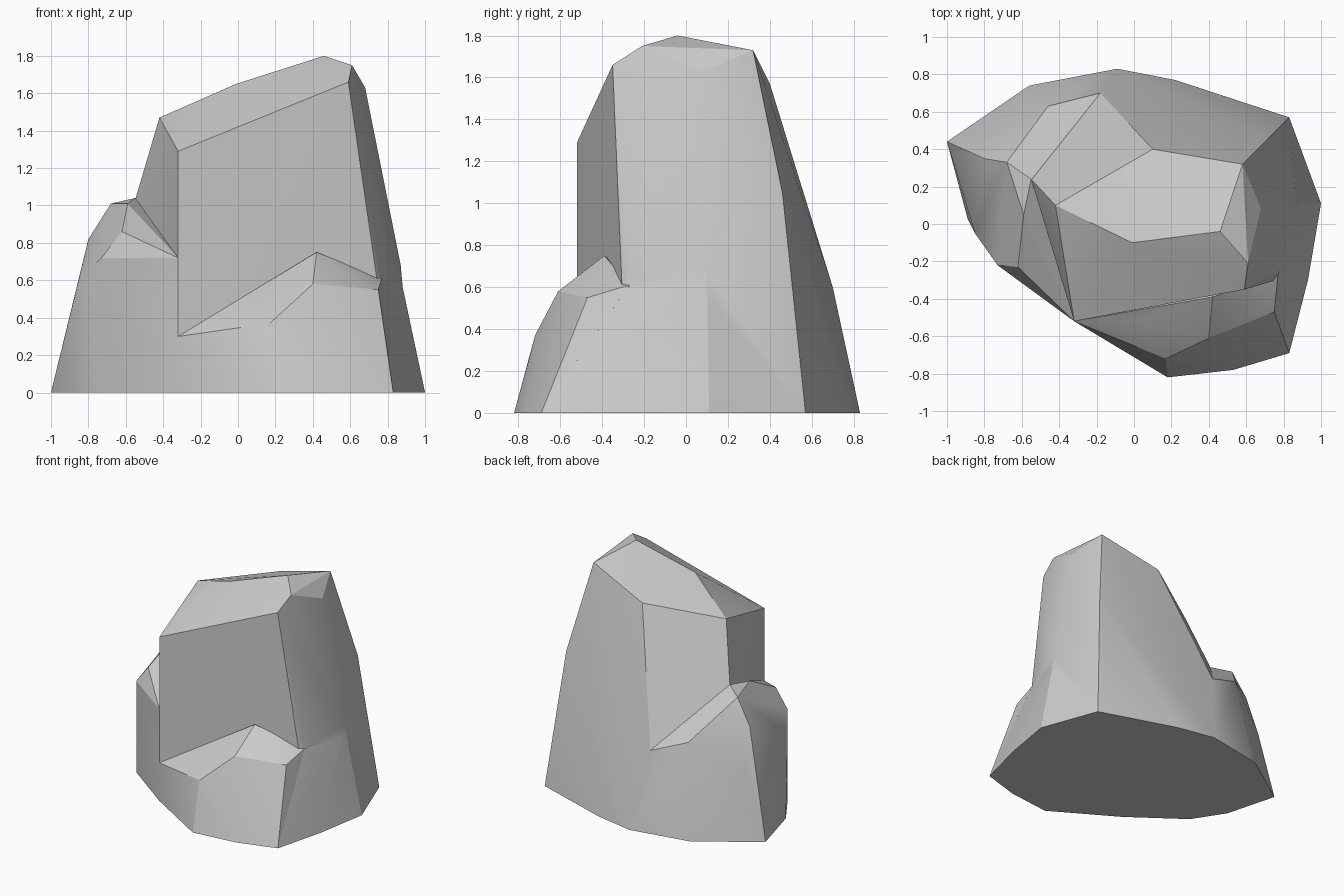
import bpy, bmesh
from math import radians

if "Cube" in bpy.data.objects:
    bpy.data.objects.remove(bpy.data.objects["Cube"])


def hull(name, pts):
    """Faceted stone block: the convex hull of a few corner points."""
    bm = bmesh.new()
    for p in pts:
        bm.verts.new(p)
    res = bmesh.ops.convex_hull(bm, input=bm.verts)
    junk = {v for v in res["geom_interior"] + res["geom_unused"]
            if isinstance(v, bmesh.types.BMVert)}
    bmesh.ops.delete(bm, geom=list(junk), context='VERTS')
    bmesh.ops.dissolve_limit(bm, angle_limit=radians(1), verts=bm.verts, edges=bm.edges)
    bmesh.ops.recalc_face_normals(bm, faces=bm.faces)
    me = bpy.data.meshes.new(name)
    bm.to_mesh(me)
    bm.free()
    ob = bpy.data.objects.new(name, me)
    bpy.context.collection.objects.link(ob)
    return ob


# tall main block: sloping cap, shoulders, foot
rock = hull("rock", [
    (-.42, .10, 1.47), (-.01, -.10, 1.65), (.46, -.04, 1.80), (.61, -.21, 1.75),
    (.68, .08, 1.63), (.58, .32, 1.73), (.10, .40, 1.57),
    (-.32, -.52, 1.29), (.59, -.35, 1.66),
    (-.55, .24, 1.03), (-.18, .70, .60), (.77, -.27, .61), (.72, .46, 1.05), (.87, .10, .68),
    (-.32, -.52, 0), (.83, -.28, 0), (.93, .11, 0), (.83, .57, 0),
    (.22, .77, 0), (-.09, .83, 0), (-.55, .30, 0)])

# lower step on the left
left_step = hull("left_step", [
    (-.55, .24, 1.04), (-.68, .33, 1.01), (-.59, .05, 1.01), (-.62, -.23, .86),
    (-.32, -.52, .72), (-.73, -.22, .72), (-.85, -.05, .61), (-.80, .35, .82),
    (-.84, .44, .49), (-.46, .63, .71), (-.18, .70, .60),
    (-1, .44, 0), (-.89, .03, 0), (-.73, -.22, 0), (-.32, -.52, 0),
    (-.56, .74, 0), (-.09, .83, 0), (0, 0, 0), (0, 0, .7)])

# low ledge at the front right
front_ledge = hull("front_ledge", [
    (.42, -.39, .75), (.40, -.61, .58), (.75, -.47, .55), (.17, -.72, .37),
    (.04, -.52, .49), (.77, -.27, .61), (.79, -.62, .12), (.21, -.75, .25),
    (.83, -.69, 0), (.53, -.78, 0), (.18, -.82, 0), (-.04, -.64, 0),
    (-.32, -.52, 0), (-.32, -.52, .30), (.3, 0, 0), (.3, 0, .5)])

# flared foot on the right
foot = hull("foot", [
    (1, .11, 0), (.93, -.30, 0), (.83, -.69, 0), (.83, .57, 0),
    (.91, .11, .24), (.79, -.61, .13), (.77, -.28, .60), (.86, .10, .66),
    (.3, 0, 0), (.3, 0, .4)])

# merge the blocks into one stone
bpy.context.view_layer.objects.active = rock
rock.select_set(True)
for part in (left_step, front_ledge, foot):
    mod = rock.modifiers.new("merge", 'BOOLEAN')
    mod.operation = 'UNION'
    mod.solver = 'EXACT'
    mod.object = part
    bpy.ops.object.modifier_apply(modifier=mod.name)
    bpy.data.objects.remove(part)

bpy.ops.object.shade_smooth_by_angle(angle=radians(22))
